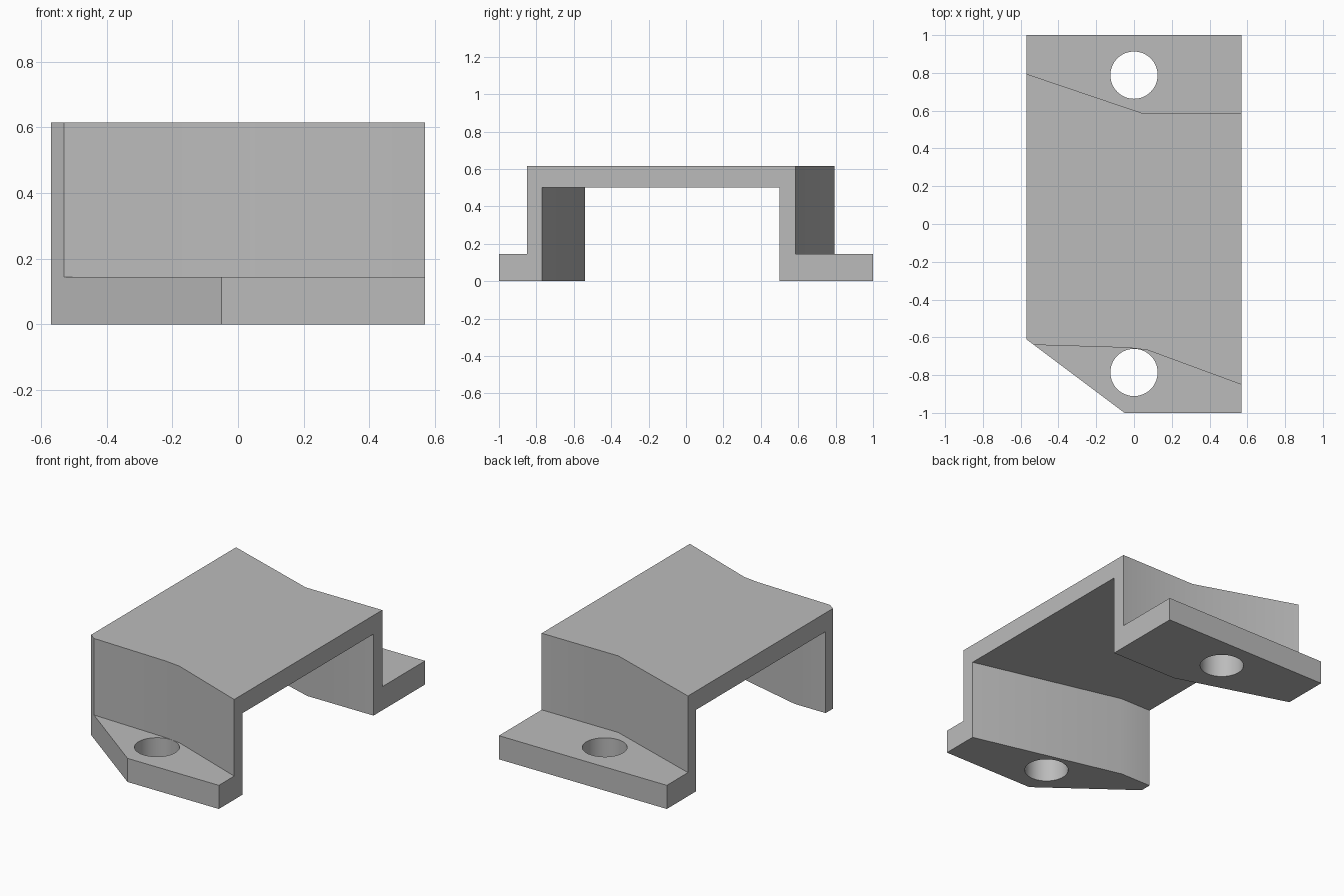
import bpy
import bmesh
import math

default = bpy.data.objects.get("Cube")
if default:
    bpy.data.objects.remove(default, do_unlink=True)

HALF_X = 0.57
HEIGHT = 0.615
FLANGE_TOP = 0.145
ROOF_UNDERSIDE = 0.5

grey = bpy.data.materials.new("plain grey")
grey.use_nodes = True
colour = (0.5, 0.5, 0.5, 1)
grey.diffuse_color = colour
grey.node_tree.nodes["Principled BSDF"].inputs["Base Color"].default_value = colour


def prism(name, outline, z0, z1):
    """Extrude a flat outline in the xy plane from z0 to z1."""
    bm = bmesh.new()
    base = bm.faces.new([bm.verts.new((x, y, z0)) for x, y in outline])
    top = bmesh.ops.extrude_face_region(bm, geom=[base])["geom"]
    moved = [v for v in top if isinstance(v, bmesh.types.BMVert)]
    bmesh.ops.translate(bm, verts=moved, vec=(0, 0, z1 - z0))
    bmesh.ops.recalc_face_normals(bm, faces=bm.faces)
    mesh = bpy.data.meshes.new(name)
    bm.to_mesh(mesh)
    bm.free()
    mesh.materials.append(grey)
    obj = bpy.data.objects.new(name, mesh)
    bpy.context.collection.objects.link(obj)
    return obj


def circle(cy, radius, sides=64):
    angles = [2 * math.pi * i / sides for i in range(sides)]
    return [(radius * math.cos(a), cy + radius * math.sin(a)) for a in angles]


def cut(target, cutter):
    mod = target.modifiers.new("cut", "BOOLEAN")
    mod.operation = "DIFFERENCE"
    mod.solver = "EXACT"
    mod.object = cutter
    cutter.hide_render = True
    bpy.context.view_layer.objects.active = target
    bpy.ops.object.modifier_apply(modifier=mod.name)
    bpy.data.objects.remove(cutter, do_unlink=True)


# Solid block with one clipped front corner
bracket = prism("bracket", [(-HALF_X, -0.61), (-0.05, -1), (HALF_X, -1),
                            (HALF_X, 1), (-HALF_X, 1)], 0, HEIGHT)

# Bent wall lines, running past both ends of the block
front_outer = [(-0.7, -0.635), (-0.53, -0.64), (-0.03, -0.655), (0.07, -0.667), (0.7, -0.899)]
back_outer = [(-0.7, 0.839), (0.05, 0.585), (0.7, 0.585)]
front_inner = [(-0.7, -0.54), (-0.36, -0.54), (0.7, -0.802)]
back_inner = [(-0.7, 0.756), (0.12, 0.5), (0.7, 0.5)]

# Steps above the two flanges
cut(bracket, prism("front_step", front_outer + [(0.7, -1.2), (-0.7, -1.2)], FLANGE_TOP, 1))
cut(bracket, prism("back_step", back_outer + [(0.7, 1.2), (-0.7, 1.2)], FLANGE_TOP, 1))

# Open channel under the roof
cut(bracket, prism("channel", front_inner + back_inner[::-1], -0.3, ROOF_UNDERSIDE))

# Bolt holes through the flanges
for cy in (-0.786, 0.788):
    cut(bracket, prism("bolt_hole", circle(cy, 0.125), -0.2, FLANGE_TOP + 0.05))

# Smooth the gentle bends and holes, keep the corners sharp
bpy.ops.object.select_all(action="DESELECT")
bracket.select_set(True)
bpy.context.view_layer.objects.active = bracket
bpy.ops.object.shade_smooth_by_angle(angle=math.radians(30))
